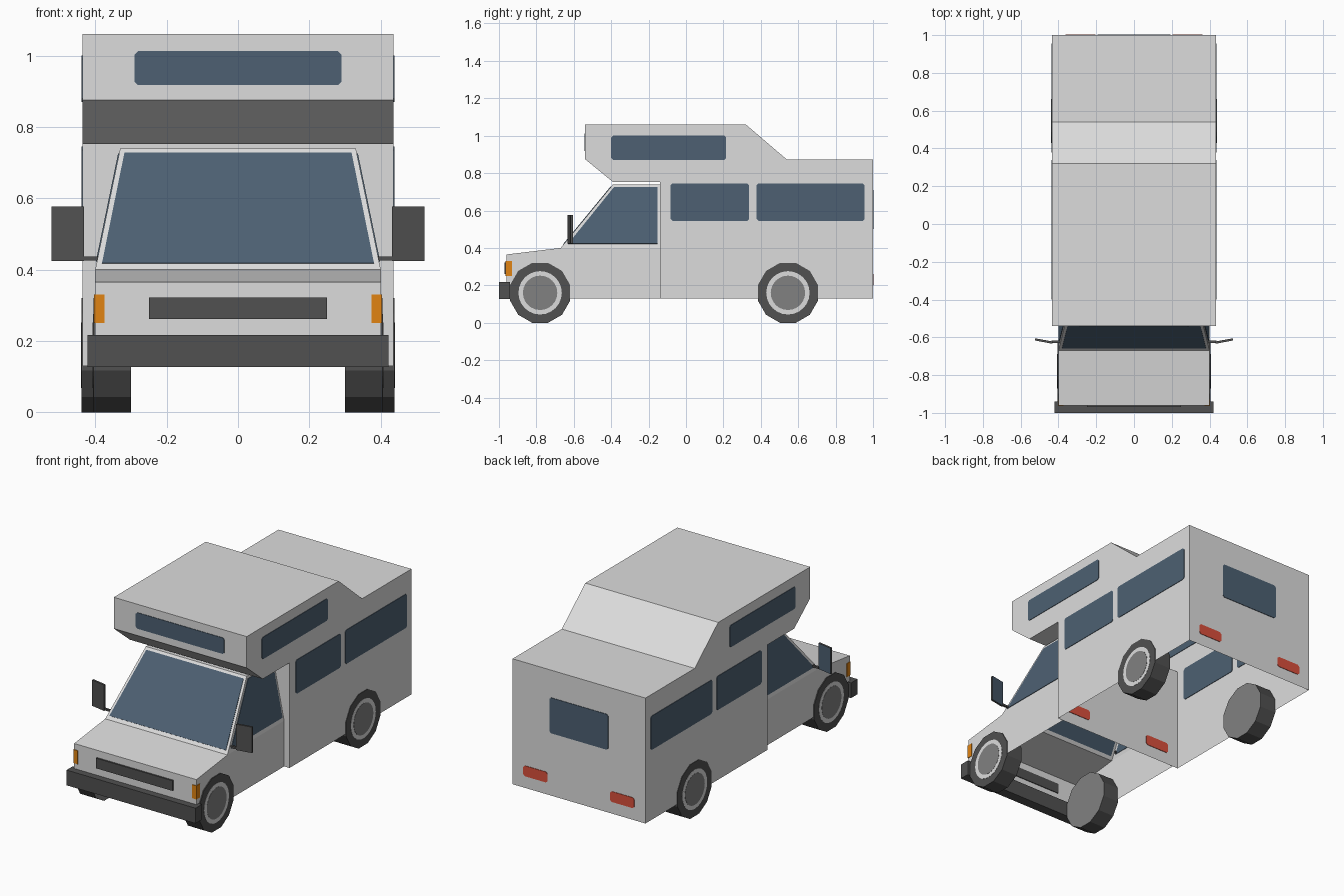
import bpy, bmesh, math
from mathutils import Vector, Matrix

if "Cube" in bpy.data.objects:
    bpy.data.objects.remove(bpy.data.objects["Cube"])

def mat(name, rgb):
    m = bpy.data.materials.new(name)
    m.diffuse_color = (*rgb, 1)
    m.use_nodes = True
    m.node_tree.nodes["Principled BSDF"].inputs["Base Color"].default_value = m.diffuse_color
    return m

BODY = mat("body_white", (0.72, 0.72, 0.72))
GLASS = mat("window_blue", (0.074, 0.118, 0.17))
DARK = mat("dark_trim", (0.082, 0.082, 0.082))
HUB = mat("hub_grey", (0.22, 0.22, 0.22))
AMBER = mat("amber", (0.75, 0.23, 0.006))
RED = mat("tail_red", (0.70, 0.08, 0.045))

def finish(name, bm, *mats):
    bmesh.ops.recalc_face_normals(bm, faces=bm.faces)
    me = bpy.data.meshes.new(name)
    bm.to_mesh(me)
    bm.free()
    for m in mats:
        me.materials.append(m)
    ob = bpy.data.objects.new(name, me)
    bpy.context.collection.objects.link(ob)
    return ob

def box(name, lo, hi, m):
    bm = bmesh.new()
    bmesh.ops.create_cube(bm, size=1)
    for v in bm.verts:
        v.co = [lo[i] + (v.co[i] + 0.5) * (hi[i] - lo[i]) for i in range(3)]
    return finish(name, bm, m)

def plate(name, pts, m, t=0.003):
    """Thin plate straddling a wall, so it shows on both sides of the shell."""
    bm = bmesh.new()
    f = bm.faces.new([bm.verts.new(p) for p in pts])
    f.normal_update()
    n = f.normal.copy()
    for v in f.verts:
        v.co -= n * t
    new = bmesh.ops.extrude_face_region(bm, geom=[f], use_keep_orig=True)["geom"]
    for g in new:
        if isinstance(g, bmesh.types.BMVert):
            g.co += n * 2 * t
    return finish(name, bm, m)

def rect(a0, a1, b0, b1, c=0.01):
    """2D rectangle with clipped corners."""
    return [(a0 + c, b0), (a1 - c, b0), (a1, b0 + c), (a1, b1 - c),
            (a1 - c, b1), (a0 + c, b1), (a0, b1 - c), (a0, b0 + c)]

def shell(name, prof, skip):
    """Skin of strips across x from (y, z, half width); skips some edges."""
    bm = bmesh.new()
    R, L = [[bm.verts.new((s * w, y, z)) for y, z, w in prof] for s in (1, -1)]
    n = len(prof)
    for i in range(n):
        if i not in skip:
            j = (i + 1) % n
            bm.faces.new((R[i], R[j], L[j], L[i]))
    return bm, R, L

# Living section: open-bottomed shell with over-cab bunk
W = 0.435
prof = [(-0.14, 0.13), (1, 0.13), (1, 0.872), (0.54, 0.872), (0.32, 1.06),
        (-0.54, 1.06), (-0.54, 0.875), (-0.39, 0.752), (-0.14, 0.752)]
bm, R, L = shell("camper_body", [(y, z, W) for y, z in prof], {0})
for S in (R, L):
    bm.faces.new(S)
finish("camper_body", bm, BODY)

# Cab: lower sides upright, upper sides lean in
prof = [(-0.14, 0.13, 0.4), (-0.96, 0.13, 0.4), (-0.96, 0.365, 0.4), (-0.67, 0.40, 0.4),
        (-0.39, 0.74, 0.33), (-0.14, 0.74, 0.33), (-0.14, 0.40, 0.4)]
bm, R, L = shell("cab_body", prof, {0, 5, 6})
for S in (R, L):
    bm.faces.new([S[i] for i in (0, 1, 2, 3, 6)])
    bm.faces.new([S[i] for i in (3, 4, 5, 6)])
finish("cab_body", bm, BODY)

# Windows
def cab_w(z):
    return 0.4 - (z - 0.4) * 0.07 / 0.34

def screen_y(z):
    return -0.67 + (z - 0.4) * 0.28 / 0.34

plate("windshield", [(x, screen_y(z), z) for x, z in
      ((-0.381, 0.417), (0.381, 0.417), (0.318, 0.727), (-0.318, 0.727))], GLASS)
plate("bunk_front_window", [(x, -0.54, z) for x, z in rect(-0.29, 0.29, 0.917, 1.012)], GLASS)
plate("rear_window", [(x, 1, z) for x, z in rect(-0.192, 0.192, 0.50, 0.71)], GLASS)

for s, side in ((1, "right"), (-1, "left")):
    for nm, r in (("bunk_window", (-0.40, 0.215, 0.87, 1.0)),
                  ("front_side_window", (-0.083, 0.338, 0.545, 0.745)),
                  ("rear_side_window", (0.378, 0.955, 0.545, 0.745))):
        plate(f"{nm}_{side}", [(s * W, y, z) for y, z in rect(*r)], GLASS)
    plate(f"cab_window_{side}", [(s * cab_w(z), y, z) for y, z in
          ((-0.63, 0.422), (-0.152, 0.422), (-0.152, 0.725), (-0.385, 0.725))], GLASS)

    # Lights on the back wall, repeated on the partition behind the cab
    for nm, y in (("tail_light", 1), ("partition_light", -0.14)):
        plate(f"{nm}_{side}", [(s * x, y, z) for x, z in rect(0.205, 0.363, 0.20, 0.262)], RED)
    x0, x1 = sorted((s * 0.374, s * 0.403))
    box(f"front_light_{side}", (x0, -0.964, 0.25), (x1, -0.93, 0.33), AMBER)

    # Door mirror: dark case, reflective rear face, thin arm
    bm = bmesh.new()
    lo = [(0.432, -0.634), (0.523, -0.617), (0.523, -0.605), (0.432, -0.622)]
    B, T = [[bm.verts.new((s * x, y, z)) for x, y in lo] for z in (0.424, 0.577)]
    bm.faces.new(B)
    bm.faces.new(T)
    for i in range(4):
        j = (i + 1) % 4
        f = bm.faces.new((B[i], B[j], T[j], T[i]))
        f.material_index = 1 if i == 2 else 0
    finish(f"mirror_{side}", bm, DARK, GLASS)
    x0, x1 = sorted((s * 0.385, s * 0.436))
    box(f"mirror_arm_{side}", (x0, -0.63, 0.426), (x1, -0.618, 0.437), DARK)

    # Wheels: twelve-sided tyre, grey inner cap, light ring and hub disc outside
    for pos, y, xi, xo in (("front", -0.78, 0.30, 0.405), ("rear", 0.545, 0.33, 0.438)):
        for nm, r, seg, a, b, m in (("tyre", 0.16 / math.cos(math.pi / 12), 12, xi, xo, DARK),
                                    ("rim", 0.116, 24, xo - 0.002, xo + 0.001, BODY),
                                    ("hub", 0.092, 24, xo - 0.002, xo + 0.002, HUB)):
            bm = bmesh.new()
            M = (Matrix.Translation((s * (a + b) / 2, y, 0.16)) @ Matrix.Rotation(math.pi / 2, 4, 'Y')
                 @ Matrix.Rotation(math.pi / 12 if seg == 12 else 0, 4, 'Z'))
            bmesh.ops.create_cone(bm, cap_ends=True, segments=seg, radius1=r, radius2=r,
                                  depth=b - a, matrix=M)
            # make sure a flat side rests on the ground
            if seg == 12 and min(v.co.z for v in bm.verts) < -0.003:
                bmesh.ops.rotate(bm, cent=(0, y, 0.16), verts=bm.verts,
                                 matrix=Matrix.Rotation(math.pi / 12, 3, 'X'))
            for f in bm.faces:
                if nm == "tyre" and len(f.verts) > 4 and abs(f.calc_center_median().x) < (a + b) / 2:
                    f.material_index = 1
            finish(f"{pos}_{nm}_{side}", bm, m, HUB)

# Bumper and grille
box("front_bumper", (-0.422, -1.0, 0.127), (0.422, -0.94, 0.217), DARK)
box("grille", (-0.25, -0.97, 0.262), (0.25, -0.955, 0.322), DARK)
